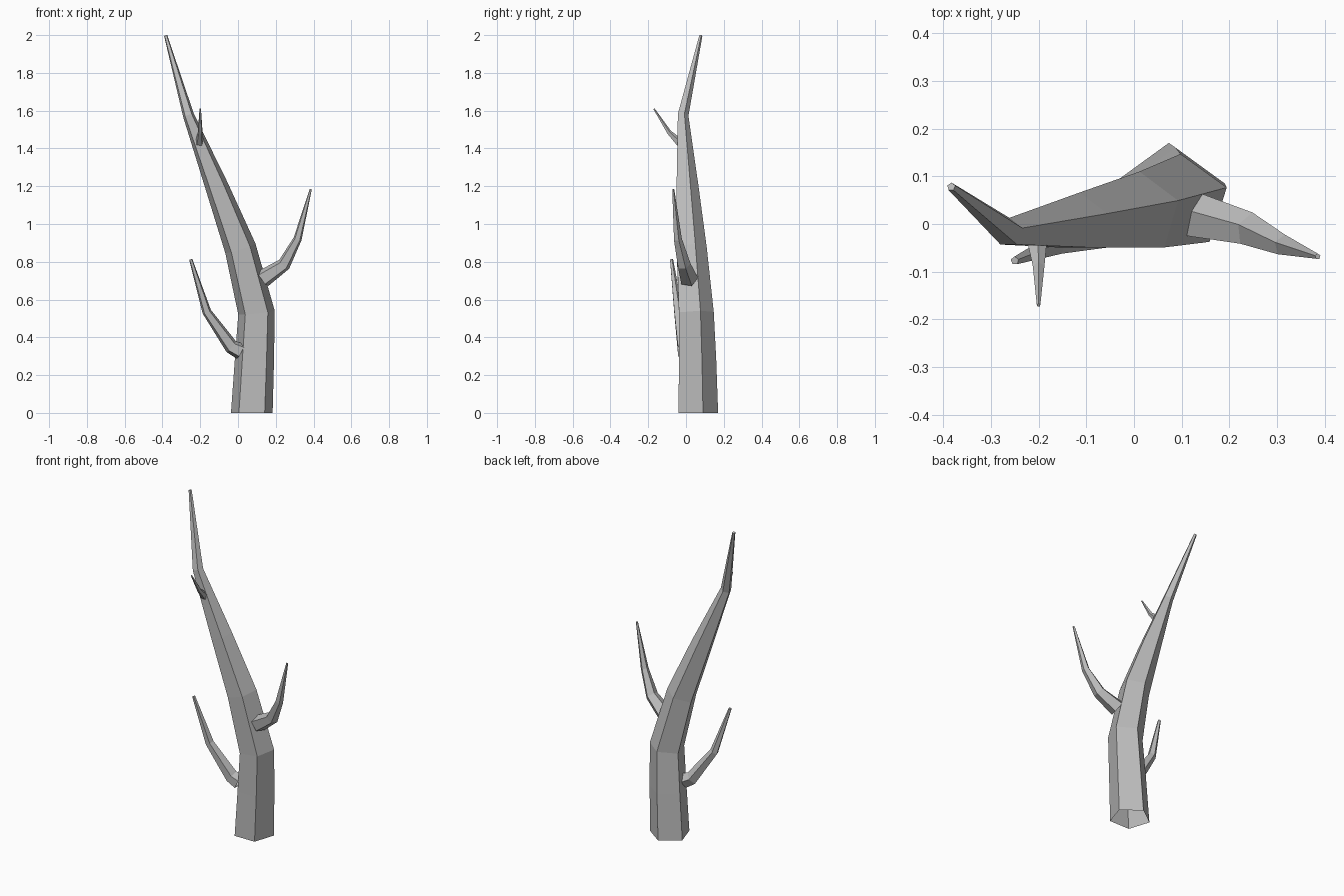
import bpy
import bmesh
import math
from mathutils import Vector

cube = bpy.data.objects.get("Cube")
if cube:
    bpy.data.objects.remove(cube, do_unlink=True)

# Single bark colour
bark = bpy.data.materials.new("grey_bark")
bark.use_nodes = True
GREY = (0.5, 0.5, 0.5, 1)
bark.diffuse_color = GREY
bark.node_tree.nodes["Principled BSDF"].inputs["Base Color"].default_value = GREY

SIDES = 5


def limb(name, path, level_start=False):
    """Tapered five-sided limb through (x, y, z, radius) stations, open at the root."""
    pts = [Vector(p[:3]) for p in path]
    bm = bmesh.new()
    rings = []
    for i, p in enumerate(pts):
        before = (p - pts[i - 1]).normalized() if i > 0 else Vector()
        after = (pts[i + 1] - p).normalized() if i < len(pts) - 1 else Vector()
        t = (before + after).normalized()
        if i == 0 and level_start:
            t = Vector((0, 0, 1))
        # Keep one ridge facing the back and a flat face to the front
        v = Vector((0, 1, 0))
        v = (v - t * v.dot(t)).normalized()
        u = v.cross(t)
        ring = []
        for k in range(SIDES):
            a = math.pi / 2 + math.tau * k / SIDES
            ring.append(bm.verts.new(p + (u * math.cos(a) + v * math.sin(a)) * path[i][3]))
        rings.append(ring)
    for low, high in zip(rings, rings[1:]):
        for k in range(SIDES):
            n = (k + 1) % SIDES
            bm.faces.new((low[k], low[n], high[n], high[k]))
    bm.faces.new(rings[-1])
    mesh = bpy.data.meshes.new(name)
    bm.to_mesh(mesh)
    bm.free()
    mesh.materials.append(bark)
    obj = bpy.data.objects.new(name, mesh)
    bpy.context.collection.objects.link(obj)
    return obj


# Leaning trunk
limb("trunk", [
    (0.073, 0.054, 0, 0.116),
    (0.087, 0.051, 0.28, 0.109),
    (0.098, 0.045, 0.53, 0.102),
    (0.013, 0.022, 0.87, 0.088),
    (-0.113, 0.002, 1.2, 0.064),
    (-0.262, -0.018, 1.575, 0.031),
    (-0.383, 0.078, 1.998, 0.009),
], level_start=True)

# Low branch on the right side
limb("lower_right_branch", [
    (0.015, -0.005, 0.325, 0.046),
    (-0.035, -0.012, 0.35, 0.04),
    (-0.165, -0.042, 0.535, 0.025),
    (-0.25, -0.077, 0.812, 0.009),
])

# Middle branch on the left side
limb("middle_left_branch", [
    (0.132, 0.015, 0.71, 0.05),
    (0.243, -0.012, 0.785, 0.037),
    (0.315, -0.045, 0.92, 0.023),
    (0.385, -0.068, 1.183, 0.006),
])

# Small twig near the top
limb("upper_twig", [
    (-0.204, -0.034, 1.43, 0.023),
    (-0.2, -0.09, 1.485, 0.013),
    (-0.2, -0.17, 1.61, 0.004),
])
